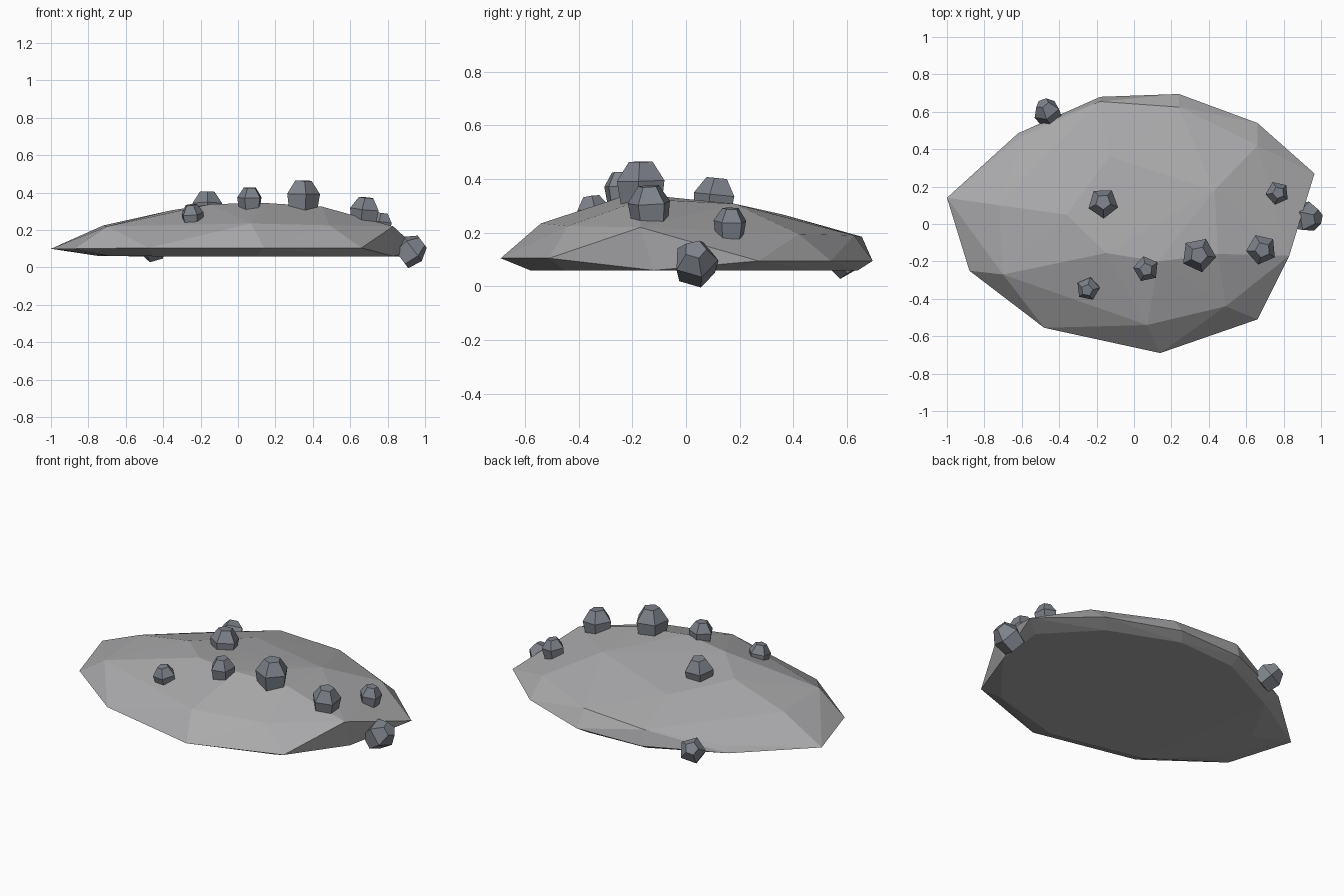
import bpy, bmesh, math
from mathutils import Vector, Matrix

if "Cube" in bpy.data.objects:
    bpy.data.objects.remove(bpy.data.objects["Cube"])


def material(name, rgb):
    m = bpy.data.materials.new(name)
    m.diffuse_color = (*rgb, 1)
    m.use_nodes = True
    m.node_tree.nodes["Principled BSDF"].inputs["Base Color"].default_value = m.diffuse_color
    return m


def finish(name, bm, mat):
    bmesh.ops.recalc_face_normals(bm, faces=bm.faces)
    me = bpy.data.meshes.new(name)
    bm.to_mesh(me)
    bm.free()
    me.materials.append(mat)
    bpy.context.collection.objects.link(bpy.data.objects.new(name, me))


stone = material("pale grey stone", (0.40, 0.40, 0.41))
shell = material("slate grey", (0.21, 0.225, 0.255))

# Flat boulder: faceted hull through its crown, shoulder, rim and base corners
rim = [(-1, .14, .10), (-.88, -.25, .10), (-.48, -.555, .105), (.14, -.69, .105),
       (.66, -.51, .105), (.83, -.17, .22), (.965, .27, .095), (.66, .54, .095),
       (.24, .695, .095), (-.18, .68, .095), (-.62, .485, .095)]
shoulder = [(-.7, -.27, .22), (.07, -.54, .235), (.49, -.44, .225), (.66, .42, .195),
            (.24, .625, .19), (-.18, .655, .185), (-.6, .47, .13), (-.72, .1, .225)]
crown = [(-.15, -.155, .338), (.13, -.2, .346), (.45, -.16, .325), (.43, .18, .308),
         (-.13, .36, .268), (-.36, .05, .305)]
base = [(-.69, -.25, .062), (-.45, -.46, .06), (.1, -.58, .06), (.57, -.45, .06),
        (.83, -.12, .06), (.87, .2, .06), (.6, .48, .06), (.2, .64, .06),
        (-.17, .62, .06), (-.58, .42, .06), (-.75, .1, .062)]
bm = bmesh.new()
for p in rim + shoulder + crown + base:
    bm.verts.new(p)
hull = bmesh.ops.convex_hull(bm, input=bm.verts)
loose = [v for v in bm.verts if not v.link_faces]
bmesh.ops.delete(bm, geom=loose, context='VERTS')
finish("boulder", bm, stone)


# Five-sided stubby barnacles with a bevelled cap
def barnacle(name, centre, r, axis, spin):
    bm = bmesh.new()
    rings = []
    for radius, height in ((.85, -.75), (1, .2), (.5, .95)):
        rings.append([bm.verts.new((radius * r * math.cos(a), radius * r * math.sin(a), height * r))
                      for a in (math.tau * i / 5 for i in range(5))])
    for low, high in zip(rings, rings[1:]):
        for i in range(5):
            j = (i + 1) % 5
            bm.faces.new((low[i], low[j], high[j], high[i]))
    bm.faces.new(rings[0])
    bm.faces.new(rings[-1])
    turn = Vector(axis).to_track_quat('Z', 'Y').to_matrix().to_4x4()
    bm.transform(Matrix.Translation(centre) @ turn @ Matrix.Rotation(math.radians(spin), 4, 'Z'))
    finish(name, bm, shell)


spots = [((-.165, .11, .325), .083, (0, .1, 1), 20),
         ((-.245, -.345, .275), .064, (-.1, -.15, 1), 40),
         ((.065, -.24, .36), .07, (0, -.05, 1), 30),
         ((.345, -.165, .375), .094, (.02, -.02, 1), 20),
         ((.68, -.135, .295), .083, (.1, -.05, 1), 50),
         ((.765, .165, .23), .064, (.12, .03, 1), 10),
         ((.92, .035, .09), .085, (.8, 0, .6), 70),
         ((-.46, .595, .11), .075, (-.4, .7, .55), 0)]
for n, spot in enumerate(spots, 1):
    barnacle(f"barnacle_{n}", *spot)
